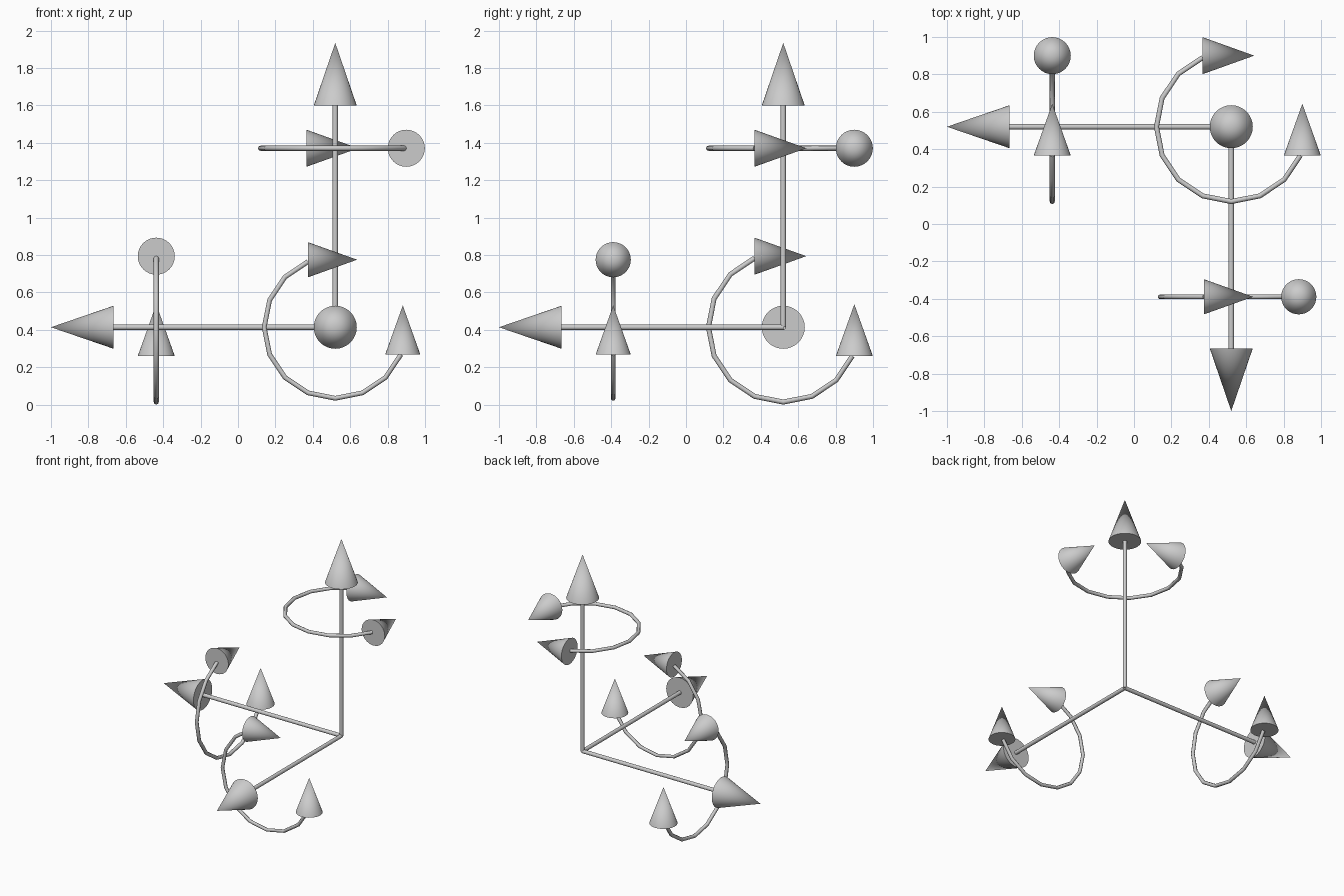
import bpy
from math import radians, cos, sin
from mathutils import Vector

if "Cube" in bpy.data.objects:
    bpy.data.objects.remove(bpy.data.objects["Cube"])

ORIGIN = Vector((0.52, 0.52, 0.414))
X, Y, Z = Vector((1, 0, 0)), Vector((0, 1, 0)), Vector((0, 0, 1))


def smooth(obj):
    bpy.ops.object.select_all(action='DESELECT')
    obj.select_set(True)
    bpy.context.view_layer.objects.active = obj
    bpy.ops.object.shade_smooth_by_angle(angle=radians(40))


def solid(name, base, direction, length, r1, r2):
    """Cone or cylinder standing on base and running along direction."""
    bpy.ops.mesh.primitive_cone_add(
        vertices=32, radius1=r1, radius2=r2, depth=length,
        location=base + direction * length / 2,
        rotation=direction.to_track_quat('Z', 'Y').to_euler())
    obj = bpy.context.object
    obj.name = name
    smooth(obj)


def tube(name, points, radius):
    curve = bpy.data.curves.new(name, 'CURVE')
    curve.dimensions = '3D'
    curve.bevel_depth = radius
    curve.bevel_resolution = 2
    curve.use_fill_caps = True
    spline = curve.splines.new('POLY')
    spline.points.add(len(points) - 1)
    for sp, p in zip(spline.points, points):
        sp.co = (*p, 1)
    obj = bpy.data.objects.new(name, curve)
    bpy.context.collection.objects.link(obj)


def axis(label, direction, u, v, s):
    # straight arrow
    solid(label + "_axis_shaft", ORIGIN, direction, 1.19, 0.0145, 0.0145)
    solid(label + "_axis_head", ORIGIN + direction * 1.185, direction, 0.335, 0.115, 0)

    # rotation arc around the arrow, 12 straight segments of a 16-gon
    c = ORIGIN + direction * 0.957 * s
    angles = [radians(-22.5 - 22.5 * i) for i in range(11)]
    tube(label + "_rotation_arc",
         [c + (u * cos(a) + v * sin(a)) * 0.4 * s for a in angles], 0.0135 * s)

    # arrow heads at both ends of the arc
    solid(label + "_rotation_head_a", c + (u * 0.38 - v * 0.154) * s, v, 0.277 * s, 0.099 * s, 0)
    solid(label + "_rotation_head_b", c + (v * 0.38 - u * 0.154) * s, u, 0.277 * s, 0.099 * s, 0)


axis("side", -X, Y, Z, 1.0)
axis("front", -Y, X, Z, 0.95)
axis("vertical", Z, X, Y, 1.0)
